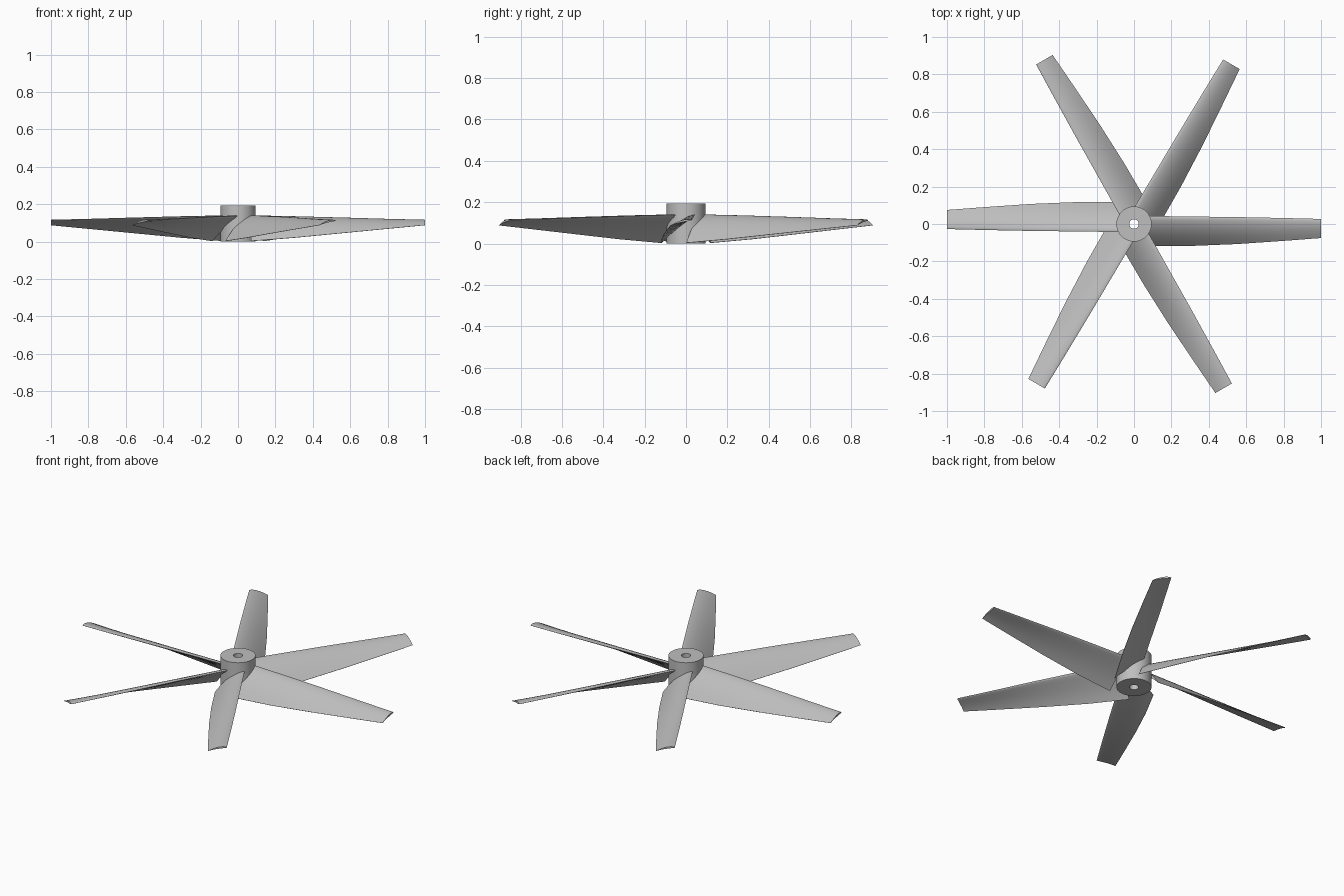
import bpy, bmesh, math

if "Cube" in bpy.data.objects:
    bpy.data.objects.remove(bpy.data.objects["Cube"])

grey = bpy.data.materials.new("light_grey")
grey.diffuse_color = (0.52, 0.52, 0.52, 1)
grey.use_nodes = True
grey.node_tree.nodes["Principled BSDF"].inputs["Base Color"].default_value = grey.diffuse_color


def finish(bm, name, angle):
    bmesh.ops.recalc_face_normals(bm, faces=bm.faces[:])
    me = bpy.data.meshes.new(name)
    bm.to_mesh(me)
    bm.free()
    me.materials.append(grey)
    ob = bpy.data.objects.new(name, me)
    bpy.context.collection.objects.link(ob)
    bpy.ops.object.select_all(action='DESELECT')
    ob.select_set(True)
    bpy.context.view_layer.objects.active = ob
    bpy.ops.object.shade_smooth_by_angle(angle=math.radians(angle))
    return ob


# Hub: cylinder with a shaft hole right through it
bm = bmesh.new()
N = 64
profile = [(0.025, 0.0), (0.094, 0.0), (0.094, 0.193), (0.025, 0.193)]
rings = [[bm.verts.new((r * math.cos(2 * math.pi * i / N), r * math.sin(2 * math.pi * i / N), z))
          for i in range(N)] for r, z in profile]
for a, b in zip(rings, rings[1:] + rings[:1]):
    for i in range(N):
        j = (i + 1) % N
        bm.faces.new((a[i], a[j], b[j], b[i]))
finish(bm, "hub", 30)

# Blade stations: radius, upper edge (y, z), lower edge (y, z)
stations = [
    (0.07, 0.043, 0.139, -0.118, 0.003),
    (0.30, 0.040, 0.134, -0.117, 0.021),
    (0.55, 0.037, 0.127, -0.107, 0.045),
    (0.80, 0.032, 0.119, -0.090, 0.069),
    (1.00, 0.027, 0.113, -0.075, 0.088),
]
# Airfoil: fraction along chord, upper and lower offset (in chords)
foil = [(0.0, 0.0, 0.0), (0.02, 0.028, -0.012), (0.08, 0.058, -0.014), (0.2, 0.09, -0.004),
        (0.35, 0.105, 0.008), (0.5, 0.1, 0.016), (0.65, 0.082, 0.019),
        (0.82, 0.049, 0.014), (1.0, 0.004, -0.004)]
outline = [(t, u) for t, u, l in foil] + [(t, l) for t, u, l in reversed(foil[1:])]


def blade(index):
    bm = bmesh.new()
    ca, sa = math.cos(index * math.pi / 3), math.sin(index * math.pi / 3)
    loops = []
    for x, y0, z0, y1, z1 in stations:
        dy, dz = y1 - y0, z1 - z0
        loop = []
        for t, h in outline:
            y = y0 + dy * t + dz * h      # offset along the upward normal
            z = z0 + dz * t - dy * h
            loop.append(bm.verts.new((x * ca - y * sa, x * sa + y * ca, z)))
        loops.append(loop)
    n = len(outline)
    for a, b in zip(loops, loops[1:]):
        for i in range(n):
            j = (i + 1) % n
            bm.faces.new((a[i], a[j], b[j], b[i]))
    bm.faces.new(loops[0])
    bm.faces.new(loops[-1])
    finish(bm, f"blade_{index + 1}", 40)


# Six twisted blades around the hub
for k in range(6):
    blade(k)
